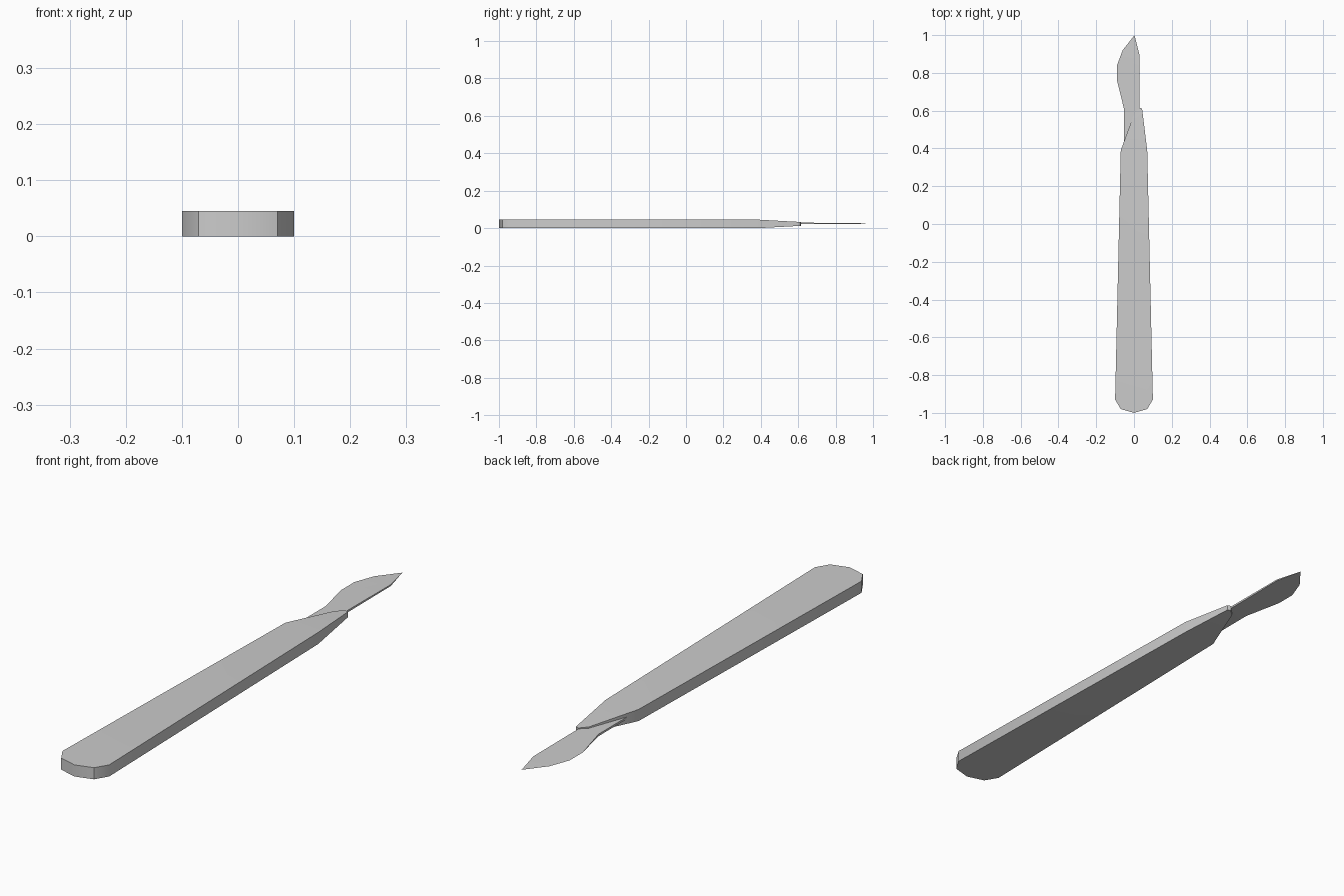
import bpy, bmesh, math

cube = bpy.data.objects.get("Cube")
if cube:
    bpy.data.objects.remove(cube, do_unlink=True)

steel = bpy.data.materials.new("brushed_steel")
steel.use_nodes = True
grey = (0.6, 0.6, 0.6, 1)
steel.diffuse_color = grey
steel.node_tree.nodes["Principled BSDF"].inputs["Base Color"].default_value = grey


def slab(name, outline, mid, splits):
    """Plate from (x, y, half thickness) points; splits join cap corners."""
    bm = bmesh.new()
    caps = [[bm.verts.new((x, y, mid + s * h)) for x, y, h in outline] for s in (-1, 1)]
    low, high = caps
    n = len(outline)
    for i in range(n):
        j = (i + 1) % n
        bm.faces.new((low[i], low[j], high[j], high[i]))
    bm.faces.new(low[::-1])
    bm.faces.new(high)
    for cap in caps:
        for a, b in splits:
            bmesh.ops.connect_verts(bm, verts=[cap[a], cap[b]])
    bmesh.ops.remove_doubles(bm, verts=bm.verts, dist=0.0001)
    bmesh.ops.recalc_face_normals(bm, faces=bm.faces)
    mesh = bpy.data.meshes.new(name)
    bm.to_mesh(mesh)
    bm.free()
    mesh.materials.append(steel)
    ob = bpy.data.objects.new(name, mesh)
    bpy.context.collection.objects.link(ob)
    bpy.ops.object.select_all(action="DESELECT")
    ob.select_set(True)
    bpy.context.view_layer.objects.active = ob
    bpy.ops.object.shade_smooth_by_angle(angle=math.radians(42))
    return ob


# Handle: rounded butt, long taper, then a thinning neck cut off at a slant
T = 0.0225


def neck_half(y):
    return T - max(0, y - 0.39) * 0.055


handle = [(0, -1), (0.07, -0.98), (0.1, -0.93), (0.07, 0.39),
          (0.043, 0.61), (0.03, 0.615), (0.003, 0.59),
          (-0.07, 0.39), (-0.1, -0.93), (-0.07, -0.98)]
slab("handle", [(x, y, neck_half(y)) for x, y in handle], T, [(3, 7)])

# Blade: thick spine and shank, thinning to the curved cutting edge and tip
B = 0.004
blade = [(0.03, 0.45, B), (0.03, 0.61, B), (0.03, 0.89, B * 0.7), (0.003, 1, 0),
         (-0.06, 0.92, 0), (-0.09, 0.84, 0), (-0.09, 0.76, 0),
         (-0.053, 0.61, B), (-0.053, 0.42, B)]
slab("blade", blade, 0.025, [(1, 7), (1, 6), (2, 6), (2, 5), (2, 4)])
